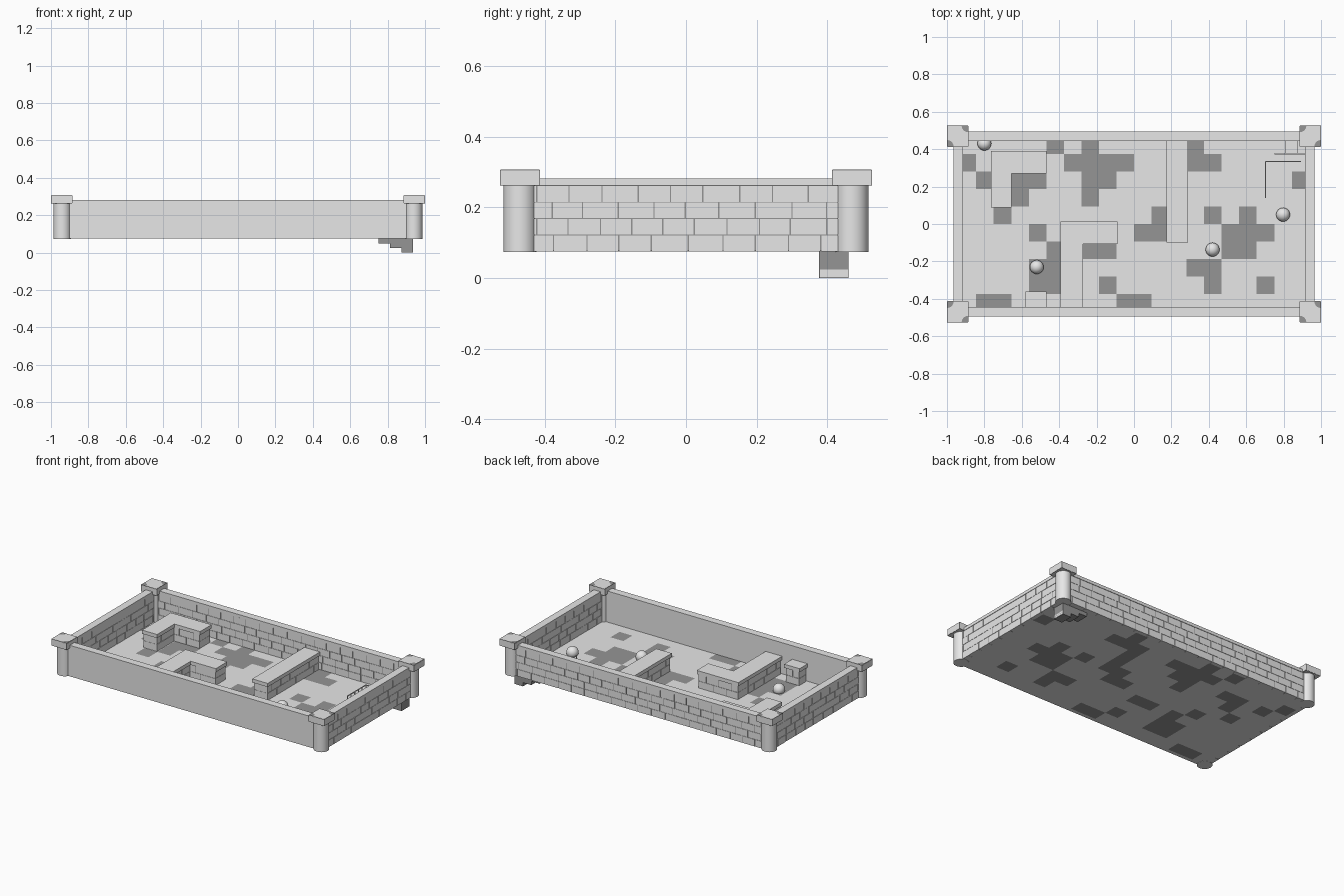
import bpy, bmesh, math, random
from mathutils import Matrix, Vector

if "Cube" in bpy.data.objects:
    bpy.data.objects.remove(bpy.data.objects["Cube"])

random.seed(4)
FZ = 0.075          # floor level
CELL = 0.09375      # floor tile size
ROW = 0.0465        # brick course height


def material(name, v):
    m = bpy.data.materials.new(name)
    m.diffuse_color = (v, v, v, 1)
    m.use_nodes = True
    m.node_tree.nodes["Principled BSDF"].inputs["Base Color"].default_value = m.diffuse_color
    return m


LIGHT = material("light_stone", 0.80)
DARK = material("dark_stone", 0.30)


def add_box(bm, x0, x1, y0, y1, z0, z1, mat=0):
    c = Vector(((x0 + x1) / 2, (y0 + y1) / 2, (z0 + z1) / 2))
    s = Matrix.Diagonal((x1 - x0, y1 - y0, z1 - z0, 1))
    r = bmesh.ops.create_cube(bm, size=1, matrix=Matrix.Translation(c) @ s)
    for f in {f for v in r["verts"] for f in v.link_faces}:
        f.material_index = mat


def finish(bm, name, mats=(LIGHT, DARK)):
    me = bpy.data.meshes.new(name)
    bm.to_mesh(me)
    bm.free()
    for m in mats:
        me.materials.append(m)
    ob = bpy.data.objects.new(name, me)
    bpy.context.collection.objects.link(ob)
    return ob


def brick_courses(bm, x0, x1, y0, y1, z0, rows, length=0.095):
    """Running-bond bricks through the full wall thickness, over a dark mortar core."""
    g, c = 0.0018, 0.003
    add_box(bm, x0 + c, x1 - c, y0 + c, y1 - c, z0 + .001, z0 + rows * ROW, 1)
    along_x = (x1 - x0) > (y1 - y0)
    a, b = (x0, x1) if along_x else (y0, y1)
    for r in range(rows):
        zb = z0 + r * ROW
        s = a
        first = r % 2
        while s < b - 1e-4:
            e = s + length * (0.5 if first else random.uniform(0.9, 1.1))
            first = 0
            if b - e < length * 0.4:
                e = b
            d = random.uniform(0, 0.001)
            lo = zb + (g * .5 if r else 0)
            if along_x:
                add_box(bm, s + g, e - g, y0 + d, y1 - d, lo, zb + ROW - g * .5)
            else:
                add_box(bm, x0 + d, x1 - d, s + g, e - g, lo, zb + ROW - g * .5)
            s = e


# floor: tile grid with dark tiles, open where the stairs go down
dark_tiles = {4: [-5, -3, 3], 3: [-10, -4, -3, -2, -1, 2, 3, 4], 2: [-9, -7, -6, -3, -2, 2, 9],
              1: [-7, -3, 2], 0: [-8, 1, 2, 4, 6], -1: [-6, 0, 1, 5, 6, 7],
              -2: [-5, -3, -2, 5, 6], -3: [-6, -5, 3, 4], -4: [-6, -5, -2, 4, 7],
              -5: [-9, -8, -1, 0]}
bm = bmesh.new()
for j in range(-5, 5):
    for i in range(-10, 10):
        if j == 4 and i >= 8:
            continue
        vs = [bm.verts.new((x * CELL, y * CELL, FZ))
              for x, y in ((i, j), (i + 1, j), (i + 1, j + 1), (i, j + 1))]
        bm.faces.new(vs).material_index = int(i in dark_tiles[j])
bmesh.ops.remove_doubles(bm, verts=bm.verts, dist=1e-4)
finish(bm, "floor")

# outer walls: brick on three sides, plain slab at the front
WX, WY, T, Z0 = 0.94, 0.47, 0.0235, FZ + 0.0005
ZC = Z0 + 4 * ROW
for name, (x0, x1, y0, y1) in {
        "back_wall": (-WX, WX, WY - T, WY + T),
        "left_wall": (-WX - T, -WX + T, -WY, WY),
        "right_wall": (WX - T, WX + T, -WY, WY)}.items():
    bm = bmesh.new()
    brick_courses(bm, x0, x1, y0, y1, Z0, 4)
    finish(bm, name)
bm = bmesh.new()
add_box(bm, -WX, WX, -WY - T, -WY + T, Z0, ZC)
finish(bm, "front_wall")

# wall coping
C = 0.025
bm = bmesh.new()
for s in (-1, 1):
    add_box(bm, -WX, WX, s * WY - C, s * WY + C, ZC, 0.282)
    add_box(bm, s * WX - C, s * WX + C, -WY + C, WY - C, ZC, 0.282)
finish(bm, "wall_coping")

# corner pillars with square caps: light slabs over a dark core that shows at edges and corners
for sx in (-1, 1):
    for sy in (-1, 1):
        bpy.ops.mesh.primitive_cylinder_add(vertices=32, radius=0.0465, depth=0.262 - FZ + .001,
                                            location=(sx * WX, sy * WY, (0.262 + FZ - .001) / 2))
        p = bpy.context.object
        p.name = "corner_pillar"
        p.data.materials.append(LIGHT)
        bpy.ops.object.shade_smooth_by_angle()
        bm = bmesh.new()
        cx, cy, h, k, o = sx * 0.943, sy * WY, 0.0565, 0.055, 0.057
        add_box(bm, cx - h, cx + h, cy - h, cy + h, 0.2625, 0.3065, 1)
        for a, b, c in ((o, k, -.0015), (k, o, -.0015), (k, k, .0005)):
            add_box(bm, cx - a, cx + a, cy - b, cy + b, 0.2625 - c, 0.3065 + c)
        finish(bm, "pillar_cap")
        bm = bmesh.new()
        for ux, uy in ((-sx, sy), (sx, -sy)):
            px, py, r = cx + ux * (h - .001), cy + uy * (h - .001), 0.034
            ring = [bm.verts.new((px, py, .3075))]
            for n in range(7):
                a = math.pi / 2 * n / 6
                ring.append(bm.verts.new((px - ux * r * math.cos(a), py - uy * r * math.sin(a), .3075)))
            f = bm.faces.new(ring)
            f.normal_update()
            if f.normal.z < 0:
                f.normal_flip()
        finish(bm, "cap_worn_corners", (DARK,))

# low inner walls: two brick courses with a slab on top (x0, x1, y0, y1 of each leg)
low_walls = {
    "corner_low_wall": [(-.765, -.467, .27, .39), (-.765, -.655, .088, .27)],
    "middle_low_wall": [(-.393, -.088, -.107, .013), (-.393, -.272, -.445, -.107)],
    "long_low_wall": [(.174, .288, -.10, .45)],
    "short_low_wall": [(-.58, -.467, -.445, -.36)]}
for name, legs in low_walls.items():
    bm = bmesh.new()
    cap = bmesh.new()
    for n, (x0, x1, y0, y1) in enumerate(legs):
        i = 0.006
        brick_courses(bm, x0 + i, x1 - i, y0 + i, y1 + (i if n else -i), Z0, 2)
        add_box(cap, x0, x1, y0, y1, Z0 + 2 * ROW, Z0 + 2 * ROW + 0.024)
    finish(bm, name)
    finish(cap, name + "_top")

# stairs down through the floor: light treads inside a dark stepped casing
bm = bmesh.new()
SW, W, YA, YB = 0.0615, 0.002, 0.377, 0.46
for k in range(3):
    x, zb = 0.75 + k * SW, 0.05 - k * 0.025
    add_box(bm, x + W, x + SW, YA + W, YB - W, zb + W, zb + 0.0245)      # tread
    add_box(bm, x, x + SW, YA, YB, zb, zb + W, 1)                        # underside
    add_box(bm, x, x + W, YA, YB, zb, zb + 0.0245, 1)                    # riser back
    for y in (YA, YB - W):
        add_box(bm, x, x + SW, y, y + W, zb, FZ - .0005, 1)              # side panels
add_box(bm, 0.75 + 3 * SW - W, 0.75 + 3 * SW, YA, YB, 0, FZ - .0005, 1)  # end panel
finish(bm, "stairs")

# stair railing: thin posts and a top rail around the stairwell
bm = bmesh.new()
X0, X1, Y0, Y1, H, R = 0.703, 0.89, 0.142, 0.334, FZ + 0.05, 0.0025
posts = [(X0, Y0 + (Y1 - Y0) * k / 5) for k in range(6)]
posts += [(X0 + (X1 - X0) * k / 5, Y1) for k in range(1, 6)]
for x, y in posts:
    add_box(bm, x - R, x + R, y - R, y + R, FZ + .001, H)
add_box(bm, X0 - R, X0 + R, Y0 - R, Y1 + R, H, H + 2 * R)
add_box(bm, X0 + R, X1 + R, Y1 - R, Y1 + R, H, H + 2 * R)
finish(bm, "stair_railing")

# stone balls half sunk in the floor, cut off at floor level
for x, y in ((-.80, .43), (-.52, -.23), (.42, -.137), (.797, .05)):
    bm = bmesh.new()
    bmesh.ops.create_uvsphere(bm, u_segments=32, v_segments=16, radius=0.037,
                              matrix=Matrix.Translation((x, y, FZ + 0.016)))
    bmesh.ops.bisect_plane(bm, geom=bm.verts[:] + bm.edges[:] + bm.faces[:], clear_inner=True,
                           plane_co=(0, 0, FZ + .0005), plane_no=(0, 0, 1))
    for f in bm.faces:
        f.smooth = True
    finish(bm, "stone_ball")
